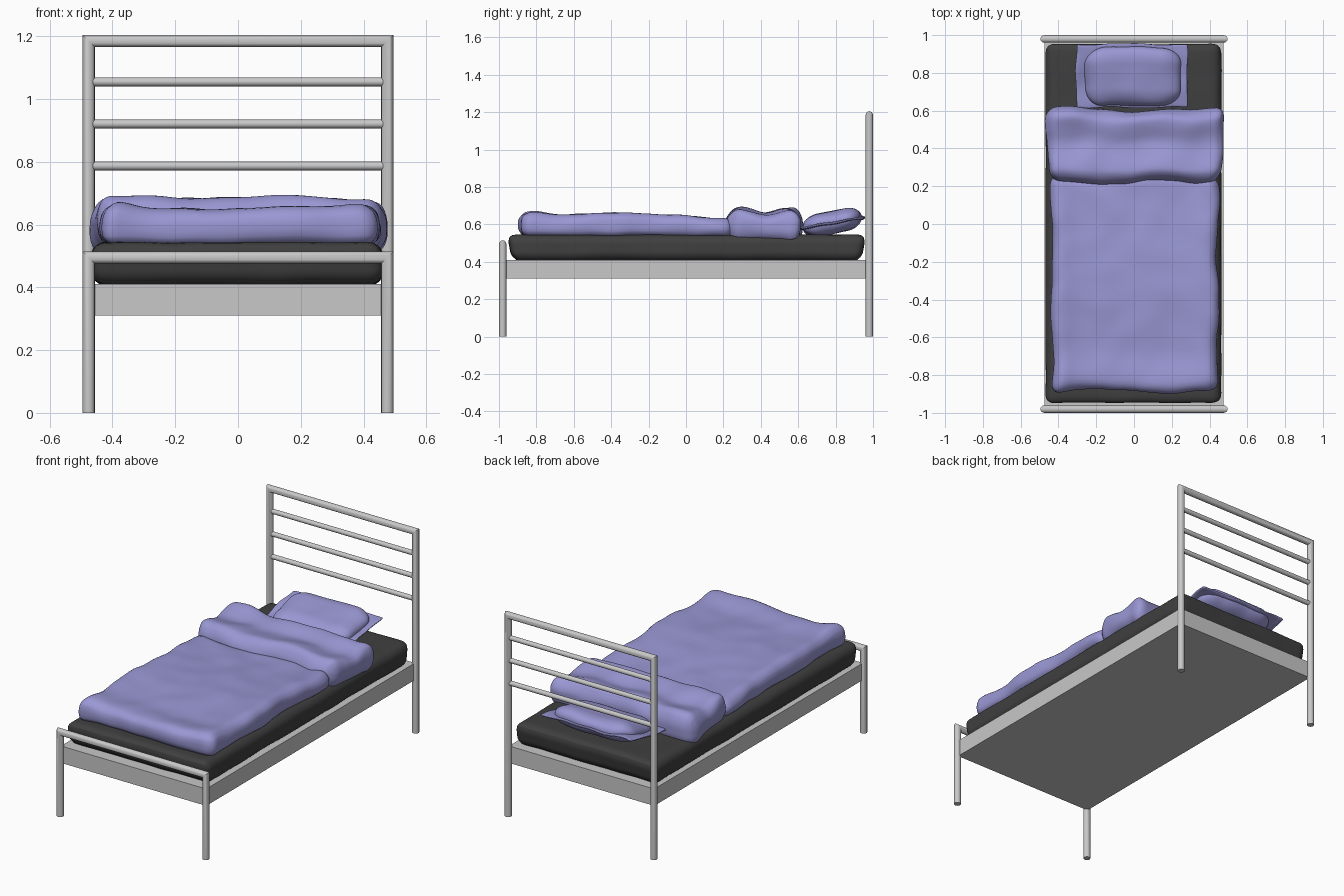
import bpy, bmesh
from math import sin, cos, pi, exp
from mathutils import Vector, noise

if "Cube" in bpy.data.objects:
    bpy.data.objects.remove(bpy.data.objects["Cube"])

made = []


def material(name, rgb):
    m = bpy.data.materials.new(name)
    m.use_nodes = True
    m.diffuse_color = (*rgb, 1)
    m.node_tree.nodes["Principled BSDF"].inputs["Base Color"].default_value = (*rgb, 1)
    return m


METAL = material("grey metal", (0.58, 0.58, 0.58))
DARK = material("charcoal fabric", (0.05, 0.05, 0.05))
LILAC = material("lilac fabric", (0.32, 0.31, 0.65))


def finish(bm, name, mat):
    bmesh.ops.recalc_face_normals(bm, faces=bm.faces)
    mesh = bpy.data.meshes.new(name)
    bm.to_mesh(mesh)
    bm.free()
    mesh.materials.append(mat)
    ob = bpy.data.objects.new(name, mesh)
    bpy.context.collection.objects.link(ob)
    made.append(ob)
    return ob


def sweep(name, rings):
    """Closed tube through a list of vertex rings."""
    bm = bmesh.new()
    loops = [[bm.verts.new(p) for p in ring] for ring in rings]
    n = len(loops[0])
    for a, b in zip(loops, loops[1:]):
        for i in range(n):
            j = (i + 1) % n
            bm.faces.new((a[i], a[j], b[j], b[i]))
    bm.faces.new(loops[0])
    bm.faces.new(loops[-1])
    return finish(bm, name, METAL)


def circle(r, n=16):
    return [(r * cos(2 * pi * i / n), r * sin(2 * pi * i / n)) for i in range(n)]


def hoop(name, y, top, half=0.476, r=0.0195):
    """Two legs and a top rail as one mitred tube."""
    corners = [(-half, 0, -1, 0), (-half, top - r, -1, 1),
               (half, top - r, 1, 1), (half, 0, 1, 0)]
    sweep(name, [[(x + a * nx, y + b, z + a * nz) for a, b in circle(r)]
                 for x, z, nx, nz in corners])


def cushion(name, mat, center, half, radius, shape=None, wrinkle=0.004, cuts=40):
    """Rounded soft block; shape(p, q) bends p, where q runs -1..1 per axis."""
    bm = bmesh.new()
    bmesh.ops.create_cube(bm, size=2)
    bmesh.ops.subdivide_edges(bm, edges=bm.edges[:], cuts=cuts, use_grid_fill=True)
    c = Vector(center)
    for v in bm.verts:
        q = Vector([sin(t * pi / 2) for t in v.co])
        core, d = Vector(), Vector()
        for k in range(3):
            p, lim = q[k] * half[k], half[k] - radius[k]
            core[k] = max(-lim, min(lim, p))
            d[k] = (p - core[k]) / radius[k]
        if d.length > 0:
            d.normalize()
        p = c + core + Vector([d[k] * radius[k] for k in range(3)])
        if shape:
            p = shape(p, q)
        v.co = p + wrinkle * noise.noise_vector(p * 7)
    return finish(bm, name, mat)


# Metal frame
hoop("headboard_frame", 0.98, 1.205)
hoop("footboard_frame", -0.98, 0.515)
for i in range(3):
    z = 0.787 + 0.134 * i
    sweep(f"headboard_bar_{i + 1}",
          [[(x, 0.98 + a, z + b) for a, b in circle(0.014)] for x in (-0.47, 0.47)])

bm = bmesh.new()
bmesh.ops.create_cube(bm, size=1)
for v in bm.verts:
    v.co = (v.co.x * 0.95, v.co.y * 1.95, 0.36 + v.co.z * 0.1)
finish(bm, "bed_base", METAL)


# Mattress
def mattress_shape(p, q):
    p.y += 0.012 * q.y * q.z * abs(q.y)
    return p


cushion("mattress", DARK, (-0.003, 0.003, 0.475), (0.465, 0.945, 0.069),
        (0.05, 0.04, 0.05), mattress_shape)


# Duvet, puffed at the foot and middle
def bump(t, mid, width):
    return exp(-((t - mid) / width) ** 2)


def duvet_shape(p, q):
    if p.z > 0.56:
        lift = 0.02 * bump(p.y, -0.82, 0.1) + 0.018 * bump(p.y, -0.35, 0.25)
        lift += 0.012 * bump(abs(p.x), 0.38, 0.06) - 0.01 * bump(p.y, 0.2, 0.15)
        p.z += lift * min(1, (p.z - 0.56) / 0.05)
    p.x += 0.007 * q.x * sin(p.y * 11)
    p.y += 0.01 * q.y * sin(p.x * 9)
    return p


cushion("duvet", LILAC, (0.005, -0.315, 0.583), (0.44, 0.57, 0.05),
        (0.05, 0.055, 0.048), duvet_shape, 0.01)


# Turned-back end of the duvet, draped over the mattress sides
def fold_shape(p, q):
    if p.z > 0.6:
        k = min(1, (p.z - 0.6) / 0.06)
        p.z += k * (0.012 * bump(p.y, 0.28, 0.06) + 0.01 * bump(p.y, 0.56, 0.06)
                    - 0.018 * bump(p.y, 0.43, 0.07) + 0.005 * sin(p.x * 12))
    else:
        p.z -= 0.015 * q.y
    p.x += 0.012 * q.y * q.x
    p.y += 0.008 * sin(p.x * 14)
    if q.y > 0:
        p.y -= 0.025 * bump(p.x, 0.05, 0.2) * q.y
    return p


cushion("duvet_fold", LILAC, (0.008, 0.418, 0.593), (0.465, 0.2, 0.084),
        (0.06, 0.07, 0.078), fold_shape, 0.012)


# Pillow, leaning up towards the headboard, with a flat hem
def tilt(p, q):
    p.z += 0.17 * (p.y - 0.785)
    return p


cushion("pillow", LILAC, (-0.005, 0.782, 0.612), (0.255, 0.155, 0.06),
        (0.1, 0.09, 0.058), tilt, 0.01)
cushion("pillow_hem", LILAC, (-0.01, 0.785, 0.607), (0.295, 0.168, 0.006),
        (0.01, 0.01, 0.005), tilt, 0.012, 24)

# Shading
bpy.ops.object.select_all(action='DESELECT')
for ob in made:
    ob.select_set(True)
bpy.context.view_layer.objects.active = made[0]
bpy.ops.object.shade_smooth_by_angle()
